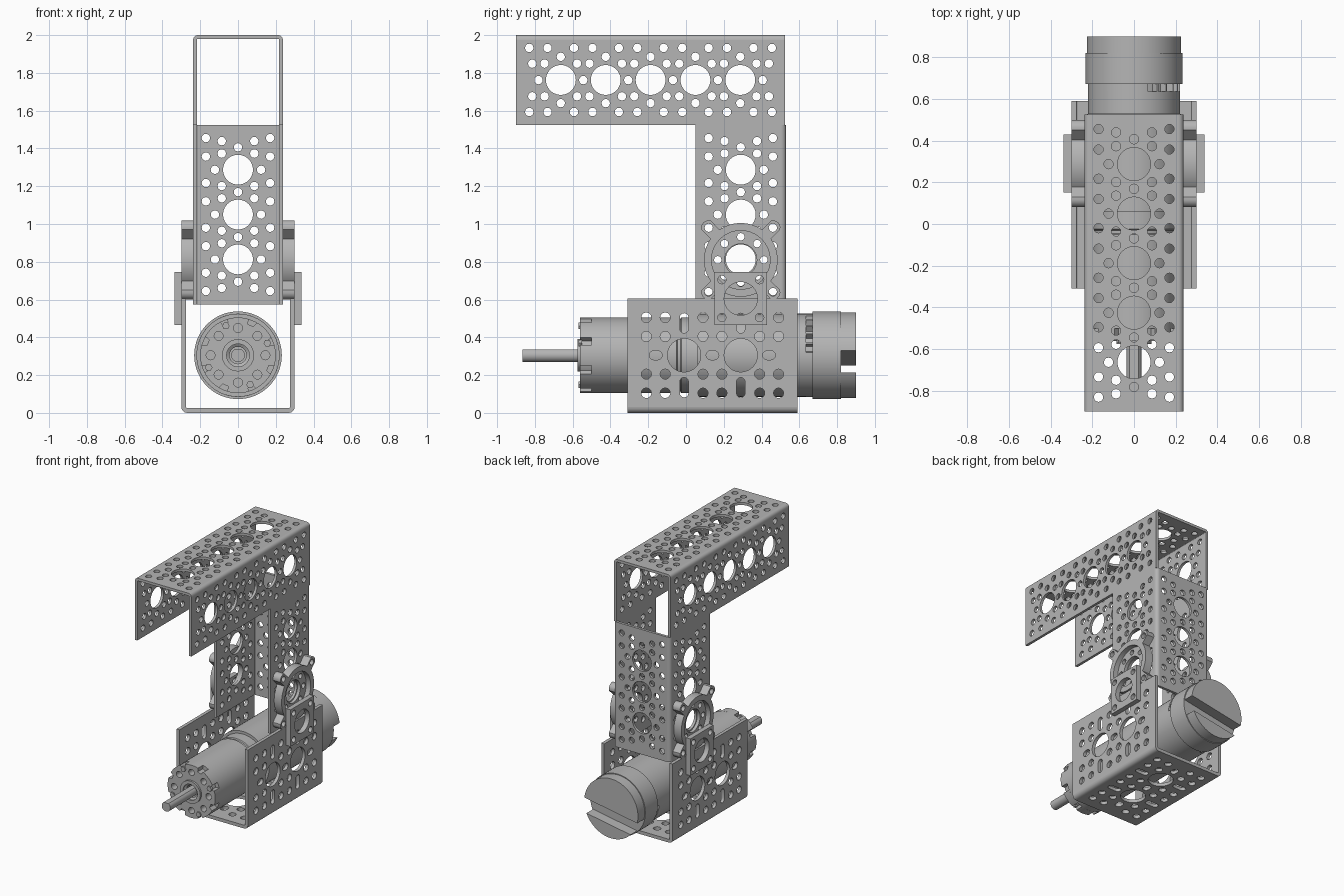
import bpy, bmesh
from math import sin, cos, pi, sqrt, radians, asin

old = bpy.data.objects.get("Cube")
if old:
    bpy.data.objects.remove(old, do_unlink=True)

GREY = (0.46, 0.46, 0.46, 1)
metal = bpy.data.materials.new("grey metal")
metal.use_nodes = True
metal.diffuse_color = GREY
bsdf = next(n for n in metal.node_tree.nodes if n.type == 'BSDF_PRINCIPLED')
bsdf.inputs["Base Color"].default_value = GREY
scene = bpy.context.scene.collection
parts = []


# ---------- outlines ----------
def arc(r, a0, a1, n, c=(0, 0)):
    return [(c[0] + r * cos(a0 + (a1 - a0) * i / n),
             c[1] + r * sin(a0 + (a1 - a0) * i / n)) for i in range(n + 1)]


def circle(r, c=(0, 0), n=0):
    return arc(r, 0, 2 * pi, n or (12 if r < 0.05 else 40), c)[:-1]


def rect(u0, u1, v0, v1):
    return [(u0, v0), (u1, v0), (u1, v1), (u0, v1)]


def slot(c, half, r, upright=True):
    a = 0 if upright else pi / 2
    d = (0, half) if upright else (-half, 0)
    return (arc(r, a, a + pi, 6, (c[0] + d[0], c[1] + d[1])) +
            arc(r, a + pi, a + 2 * pi, 6, (c[0] - d[0], c[1] - d[1])))


def notched(r, depth, angles, half):
    """Circle with shallow notches cut in the rim at the given degrees."""
    pts = []
    for i in range(180):
        deg = i * 2
        cut = any(abs((deg - a + 180) % 360 - 180) <= half for a in angles)
        k = r - depth if cut else r
        pts.append((k * cos(radians(deg)), k * sin(radians(deg))))
    return pts


# ---------- builders ----------
def add(name, bm):
    bmesh.ops.remove_doubles(bm, verts=bm.verts, dist=1e-5)
    bmesh.ops.recalc_face_normals(bm, faces=bm.faces)
    me = bpy.data.meshes.new(name)
    bm.to_mesh(me)
    bm.free()
    me.materials.clear()
    me.materials.append(metal)
    ob = bpy.data.objects.new(name, me)
    scene.objects.link(ob)
    parts.append(ob)
    return ob


def plate(bm, axes, w0, w1, outline, holes=(), shift=(0, 0)):
    """Fill an outline with holes and extrude it from w0 to w1 along axes[2]."""
    cu = bpy.data.curves.new("outline", 'CURVE')
    cu.dimensions, cu.fill_mode = '2D', 'BOTH'
    cu.extrude = abs(w1 - w0) / 2
    for loop in [outline, *holes]:
        sp = cu.splines.new('POLY')
        sp.points.add(len(loop) - 1)
        for p, (u, v) in zip(sp.points, loop):
            p.co = (u, v, 0, 1)
        sp.use_cyclic_u = True
    ob = bpy.data.objects.new("outline", cu)
    scene.objects.link(ob)
    bpy.context.view_layer.update()
    me = bpy.data.meshes.new_from_object(ob.evaluated_get(bpy.context.evaluated_depsgraph_get()))
    order = ['xyz'.index(a) for a in axes]
    for v in me.vertices:
        local = (v.co.x + shift[0], v.co.y + shift[1], v.co.z + (w0 + w1) / 2)
        out = [0, 0, 0]
        for i, c in zip(order, local):
            out[i] = c
        v.co = out
    bm.from_mesh(me)
    bpy.data.objects.remove(ob, do_unlink=True)
    bpy.data.curves.remove(cu)
    bpy.data.meshes.remove(me)


def lathe(name, profile, z):
    """Spin (radius, y) points around the y axis."""
    bm = bmesh.new()
    vs = [bm.verts.new((r, y, 0)) for r, y in profile]
    es = [bm.edges.new(p) for p in zip(vs, vs[1:])]
    bmesh.ops.spin(bm, geom=vs + es, cent=(0, 0, 0), axis=(0, 1, 0), angle=2 * pi, steps=64)
    bmesh.ops.translate(bm, verts=bm.verts, vec=(0, 0, z))
    return add(name, bm)


def channel(name, l_axis, d_axis, l0, l1, base, lip, half, t, side_holes, web_holes):
    """U channel: web at depth base, flanges reaching to depth lip."""
    bm = bmesh.new()
    s = 1 if lip > base else -1
    r = t * 1.25
    plate(bm, l_axis + 'x' + d_axis, base, base + s * t,
          rect(l0, l1, r - half, half - r), web_holes)
    for m in (-1, 1):
        plate(bm, l_axis + d_axis + 'x', m * half, m * (half - t),
              rect(l0, l1, base + s * r, lip), side_holes)
        bend = arc(r, 0, pi / 2, 5) + arc(r - t, pi / 2, 0, 5)
        bend = [(m * (half - r + u), base + s * (r - v)) for u, v in bend]
        plate(bm, 'x' + d_axis + l_axis, l0, l1, bend)
    return add(name, bm)


# ---------- perforated channels ----------
PITCH = 0.2375
HALF = 0.2375


def grid_holes(l0, count, mid):
    """Large bores in a row, each ringed by small holes."""
    small = set()
    for i in range(-1, count + 1):
        c = l0 + PITCH * (i + 1)
        ring = [(a, b) for q in (-1, 1) for p in (-1, 1)
                for a, b in ((q * .086, p * .086), (q * .07, p * .17), (q * PITCH / 2, 0), (0, p * .122))]
        for a, b in ring:
            if l0 + .05 < c + a < l0 + PITCH * (count + 1) - .05:
                small.add((round(c + a, 3), round(mid + b, 3)))
    return ([circle(.079, (l0 + PITCH * (i + 1), mid)) for i in range(count)] +
            [circle(.0225, p) for p in sorted(small)])


channel("top_channel", 'y', 'z', -.9, .525, 2.0, 1.525, HALF, .02,
        grid_holes(-.9, 5, 1.7625), grid_holes(-.9, 5, 0))
channel("upright_channel", 'z', 'y', .575, 1.525, .53, .05, HALF, .02,
        grid_holes(.575, 3, .29), grid_holes(.575, 3, 0))


# ---------- motor bracket ----------
def bracket_holes(mid):
    holes = []
    for c in (-.01, .29):
        holes.append(circle(.088, (c, mid)))
        holes += [slot((c, mid + s * .17), .03, .023) for s in (-1, 1)]
    for c in (-.16, .14, .44):
        holes.append(slot((c, mid), .01, .024, False))
        holes += [circle(.027, (c + a * .05, mid + b)) for a in (-1, 1) for b in (-.2, -.1, .1, .2)]
    return holes


channel("motor_bracket", 'y', 'z', -.31, .59, 0, .605, .3, .025,
        bracket_holes(.305), bracket_holes(0))


# ---------- pivot hubs and square plates on both sides ----------
def lug_outline():
    pts = []
    for i in range(144):
        a = 2 * pi * i / 144
        d = (a % (pi / 2)) - pi / 4
        k = .04 ** 2 - (.24 * sin(d)) ** 2
        r = max(.195, .24 * cos(d) + sqrt(k)) if k > 0 else .195
        pts.append((r * cos(a), r * sin(a)))
    return pts


corners = [(a, b) for a in (-1, 1) for b in (-1, 1)]
for side, m in (("left", 1), ("right", -1)):
    bm = bmesh.new()
    plate(bm, 'yzx', m * .238, m * .3, lug_outline(),
          [circle(.155)] + [circle(.022, (a * .17, b * .17)) for a, b in corners], (.29, .81))
    plate(bm, 'yzx', m * .238, m * .262, circle(.16),
          [circle(.085)] + [circle(.02, p) for p in circle(.122, n=8)], (.29, .81))
    add(side + "_pivot_hub", bm)
    bm = bmesh.new()
    plate(bm, 'yzx', m * .3, m * .337, rect(-.14, .14, -.14, .14),
          [circle(.088)] + [circle(.022, (a * .1, b * .1)) for a, b in corners], (.29, .605))
    add(side + "_square_plate", bm)

# ---------- gear motor ----------
AXIS = .305
lathe("gearbox_body", [(0, -.5), (.2, -.5), (.2, -.05), (.193, -.045), (.193, -.03), (.2, -.025),
                       (.2, .06), (.22, .06), (.22, .635), (0, .635)], AXIS)
lathe("shaft_boss", [(.045, -.5), (.045, -.555), (.06, -.565), (.06, -.575), (.085, -.575),
                     (.085, -.56), (.1, -.56), (.1, -.5)], AXIS)

# Castellated front rim with bolt holes
bm = bmesh.new()
plate(bm, 'xzy', -.56, -.5, notched(.2, .028, range(22, 360, 45), 5),
      [circle(.1)] + [circle(.024, p) for p in circle(.145, n=8)], (0, AXIS))
add("gearbox_front_rim", bm)
bm = bmesh.new()
for a in range(4):
    t = pi / 8 + a * pi / 2
    plate(bm, 'xzy', -.57, -.55, circle(.02, n=6), (), (.168 * cos(t), AXIS + .168 * sin(t)))
add("front_bolts", bm)

# Output shaft with a flat
bm = bmesh.new()
plate(bm, 'xzy', -.865, -.5, arc(.036, radians(125), radians(415), 24), (), (0, AXIS))
add("output_shaft", bm)

# Vented ring and rear cap
bm = bmesh.new()
vents = [a + o for a in (0, 180) for o in (10, 24, 38, 52, 66)]
plate(bm, 'xzy', .635, .67, notched(.22, .03, vents, 4), (), (0, AXIS))
add("vent_ring", bm)
lathe("rear_cap", [(0, .67), (.232, .67), (.232, .82), (0, .82)], AXIS)

# Rear end split by a slanted cable slot
bm = bmesh.new()
tilt = radians(10)
for low, a0, a1 in ((-.015, 0, pi), (-.125, pi, 2 * pi)):
    e = asin(low / .226)
    seg = arc(.226, e, pi - e, 40) if a0 == 0 else arc(.226, pi - e, 2 * pi + e, 30)
    seg = [(u * cos(tilt) - v * sin(tilt), u * sin(tilt) + v * cos(tilt)) for u, v in seg]
    plate(bm, 'xzy', .82, .9, seg, (), (0, AXIS))
add("rear_end", bm)

# ---------- shading ----------
bpy.ops.object.select_all(action='DESELECT')
for ob in parts:
    ob.select_set(True)
bpy.context.view_layer.objects.active = parts[0]
bpy.ops.object.shade_smooth_by_angle(angle=radians(31))
